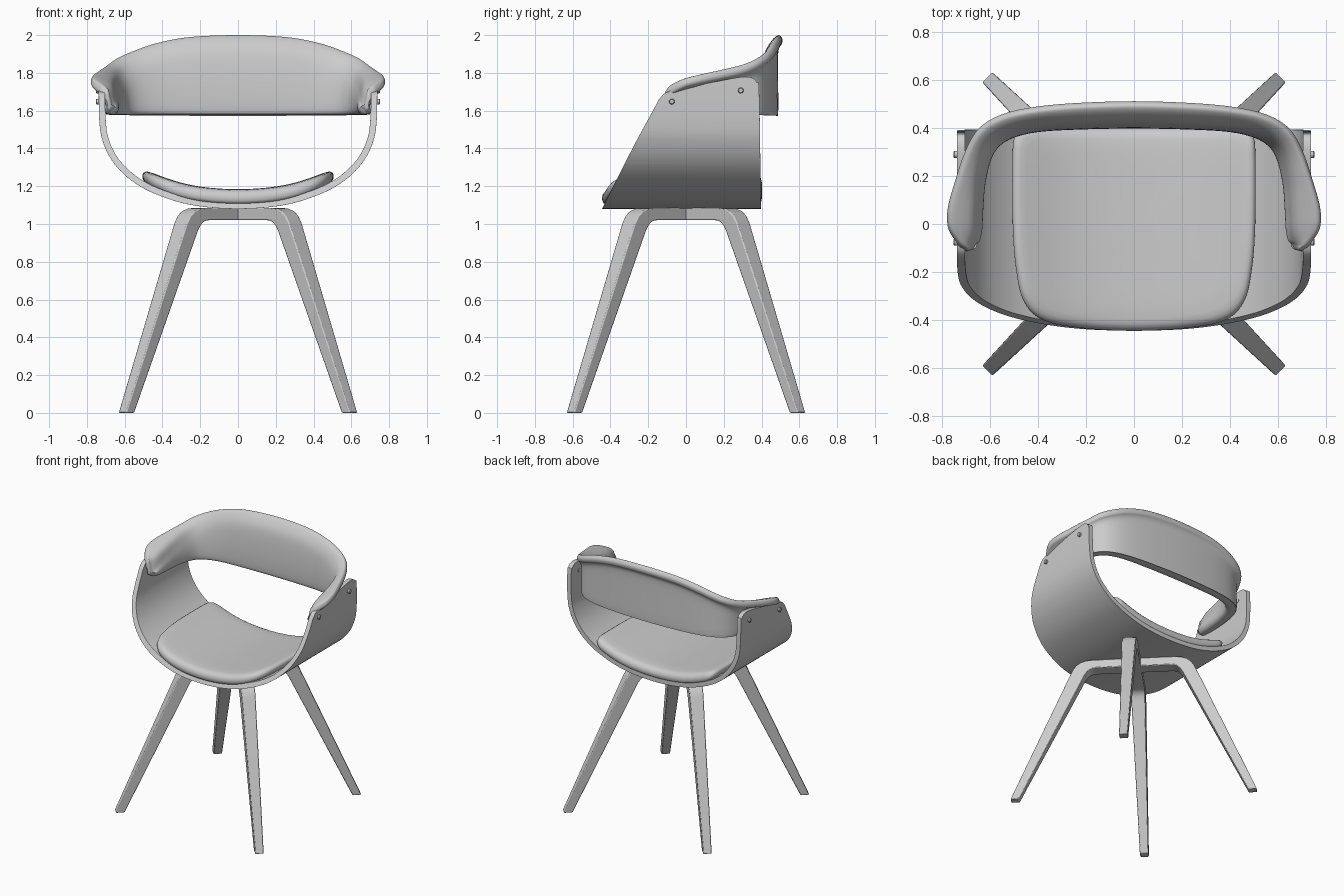
import bpy, bmesh, math
from mathutils import Vector

if "Cube" in bpy.data.objects:
    bpy.data.objects.remove(bpy.data.objects["Cube"])


def spline(pts, steps, closed=False):
    """Catmull-Rom samples through points of any dimension."""
    n, out = len(pts), []
    for i in range(n if closed else n - 1):
        if closed:
            q = [pts[(i + k) % n] for k in (-1, 0, 1, 2)]
        else:
            q = [pts[min(max(i + k, 0), n - 1)] for k in (-1, 0, 1, 2)]
        for s in range(steps):
            t = s / steps
            out.append(tuple(0.5 * (2 * b + (c - a) * t + (2 * a - 5 * b + 4 * c - d) * t * t
                                    + (3 * b - a - 3 * c + d) * t ** 3) for a, b, c, d in zip(*q)))
    if not closed:
        out.append(tuple(pts[-1]))
    return out


def loft(name, rings, angle=40):
    """Skin a list of equal closed rings and cap both ends."""
    bm = bmesh.new()
    vs = [[bm.verts.new(p) for p in r] for r in rings]
    n = len(rings[0])
    for a, b in zip(vs, vs[1:]):
        for i in range(n):
            j = (i + 1) % n
            bm.faces.new((a[i], a[j], b[j], b[i]))
    bm.faces.new(vs[0])
    bm.faces.new(vs[-1])
    bmesh.ops.recalc_face_normals(bm, faces=bm.faces)
    me = bpy.data.meshes.new(name)
    bm.to_mesh(me)
    bm.free()
    ob = bpy.data.objects.new(name, me)
    bpy.context.collection.objects.link(ob)
    smooth(ob, angle)
    return ob


def smooth(ob, angle):
    bpy.ops.object.select_all(action='DESELECT')
    bpy.context.view_layer.objects.active = ob
    ob.select_set(True)
    bpy.ops.object.shade_smooth_by_angle(angle=math.radians(angle))


def bevel(ob, width):
    m = ob.modifiers.new("edge_round", 'BEVEL')
    m.width, m.segments, m.limit_method = width, 2, 'ANGLE'
    m.angle_limit = math.radians(45)


def mirrored(half):
    """Half profile starting at x = 0 -> full profile from left to right."""
    return [(-p[0], *p[1:]) for p in half[:0:-1]] + half


# Shell: bent U sheet trimmed to the side outline
outer = spline(mirrored([(0, 1.08), (.2, 1.093), (.36, 1.13), (.52, 1.2), (.64, 1.3),
                         (.71, 1.42), (.735, 1.56), (.737, 1.85)]), 6)
inner = []
for i, p in enumerate(outer):
    a, b = outer[max(i - 1, 0)], outer[min(i + 1, len(outer) - 1)]
    t = Vector((b[0] - a[0], b[1] - a[1])).normalized()
    inner.append((p[0] - t.y * .034, p[1] + t.x * .034))
section = outer + inner[::-1]
shell = loft("shell", [[(x, y, z) for x, z in section] for y in (-.6, .6)])

side = spline([(-.46, 1.04), (-.44, 1.09), (-.286, 1.395), (-.175, 1.6), (-.135, 1.67), (-.08, 1.705),
               (.1, 1.742), (.27, 1.775), (.34, 1.777), (.375, 1.75), (.388, 1.68), (.397, 1.04)], 4)
cutter = loft("shell_cutter", [[(x, y, z) for y, z in side] for x in (-1, 1)])
m = shell.modifiers.new("trim", 'BOOLEAN')
m.operation, m.object, m.solver = 'INTERSECT', cutter, 'EXACT'
bpy.context.view_layer.objects.active = shell
bpy.ops.object.modifier_apply(modifier="trim")
bpy.data.objects.remove(cutter)
smooth(shell, 40)
bevel(shell, .006)


# Seat cushion: rounded outline draped on the shell's inner surface
def floor_z(x):
    for a, b in zip(inner, inner[1:]):
        if a[0] <= x <= b[0]:
            return a[1] + (b[1] - a[1]) * (x - a[0]) / max(b[0] - a[0], 1e-6)
    return 1.2


half = [(0, -.445), (.22, -.433), (.38, -.4), (.46, -.32), (.492, -.18), (.505, 0), (.506, .28),
        (.497, .365), (.465, .395), (.39, .402), (0, .402)]
outline = spline(half + [(-x, y) for x, y in half[-2:0:-1]], 5, True)
levels = [(.02, -.006), (.3, -.006), (.6, -.006), (.85, -.006), (.975, -.006), (.995, .008), (1, .025), (.99, .042),
          (.965, .056), (.93, .064), (.88, .068), (.75, .07), (.6, .07), (.45, .07), (.3, .07), (.15, .07), (.02, .07)]
loft("seat_cushion", [[(x * s, y * s - .02 * (1 - s), floor_z(x * s) + h) for x, y in outline]
                      for s, h in levels], 60)

# Backrest: padded wrap-around band; stations are x, y, lip, top z, thickness, bottom z
stations = spline(mirrored([
    (0, .488, .022, 2.0, .088, 1.58), (.25, .48, .022, 1.99, .085, 1.58), (.42, .463, .022, 1.96, .08, 1.58),
    (.54, .432, .025, 1.92, .08, 1.58), (.62, .38, .03, 1.882, .08, 1.58), (.665, .3, .035, 1.845, .075, 1.58),
    (.69, .18, .052, 1.815, .07, 1.58), (.7, .06, .075, 1.788, .07, 1.58), (.7, -.02, .072, 1.765, .066, 1.58),
    (.7, -.075, .038, 1.738, .055, 1.585), (.695, -.1, .015, 1.715, .04, 1.6)]), 5)
rings = []
for i, (x, y, lip, zt, th, zb) in enumerate(stations):
    a, b = stations[max(i - 1, 0)], stations[min(i + 1, len(stations) - 1)]
    t = Vector((b[0] - a[0], b[1] - a[1])).normalized()
    mid = (zb + zt) / 2
    sec = spline([(0, zb + .006), (0, mid - .04), (0, zt - .1), (lip * .4, zt - .062), (lip * .92, zt - .045),
                  (lip, zt - .02), (lip - .02, zt), (-.4 * th, zt - .03), (-.8 * th, zt - .1),
                  (-th, mid - .04), (-th, zb + .025), (-th + .02, zb), (-.012, zb)], 4, True)
    rings.append([Vector((x - t.y * n, y + t.x * n, z)) for n, z in sec])


def end_rings(ring):
    c = sum(ring, Vector()) / len(ring)
    return [[c + (p - c) * s + Vector((0, -d, 0)) for p in ring] for s, d in ((.85, .009), (.55, .013))]


first, last = end_rings(rings[0]), end_rings(rings[-1])
loft("backrest", first[::-1] + rings + last, 50)

# Leg frames: two crossed bent beams; stations are outer r, z, inner r, z, half width
leg = [(0, 1.085, 0, 1.02, .05), (.29, 1.085, .265, 1.02, .05), (.335, 1.081, .29, 1.017, .05),
       (.375, 1.067, .31, 1.008, .05), (.405, 1.043, .327, .992, .05), (.43, 1.005, .345, .965, .049),
       (.866, 0, .805, 0, .03)]
for name, ang in (("leg_frame_a", 45), ("leg_frame_b", 135)):
    d = Vector((math.cos(math.radians(ang)), math.sin(math.radians(ang)), 0))
    w = Vector((-d.y, d.x, 0))
    path = [(-a, az, -b, bz, h) for a, az, b, bz, h in leg[:0:-1]] + leg
    up = Vector((0, 0, 1))
    beam = loft(name, [[d * a + up * az + w * h, d * a + up * az - w * h,
                        d * b + up * bz - w * h, d * b + up * bz + w * h] for a, az, b, bz, h in path])
    bevel(beam, .006)

# Bolts through the shell sides
for sx in (-1, 1):
    for y, z in ((-.075, 1.648), (.29, 1.707)):
        loft("bolt", [[(sx * x, y + r * math.cos(k * math.pi / 6), z + r * math.sin(k * math.pi / 6))
                       for k in range(12)] for x, r in ((.70, .015), (.748, .015), (.752, .011))])
